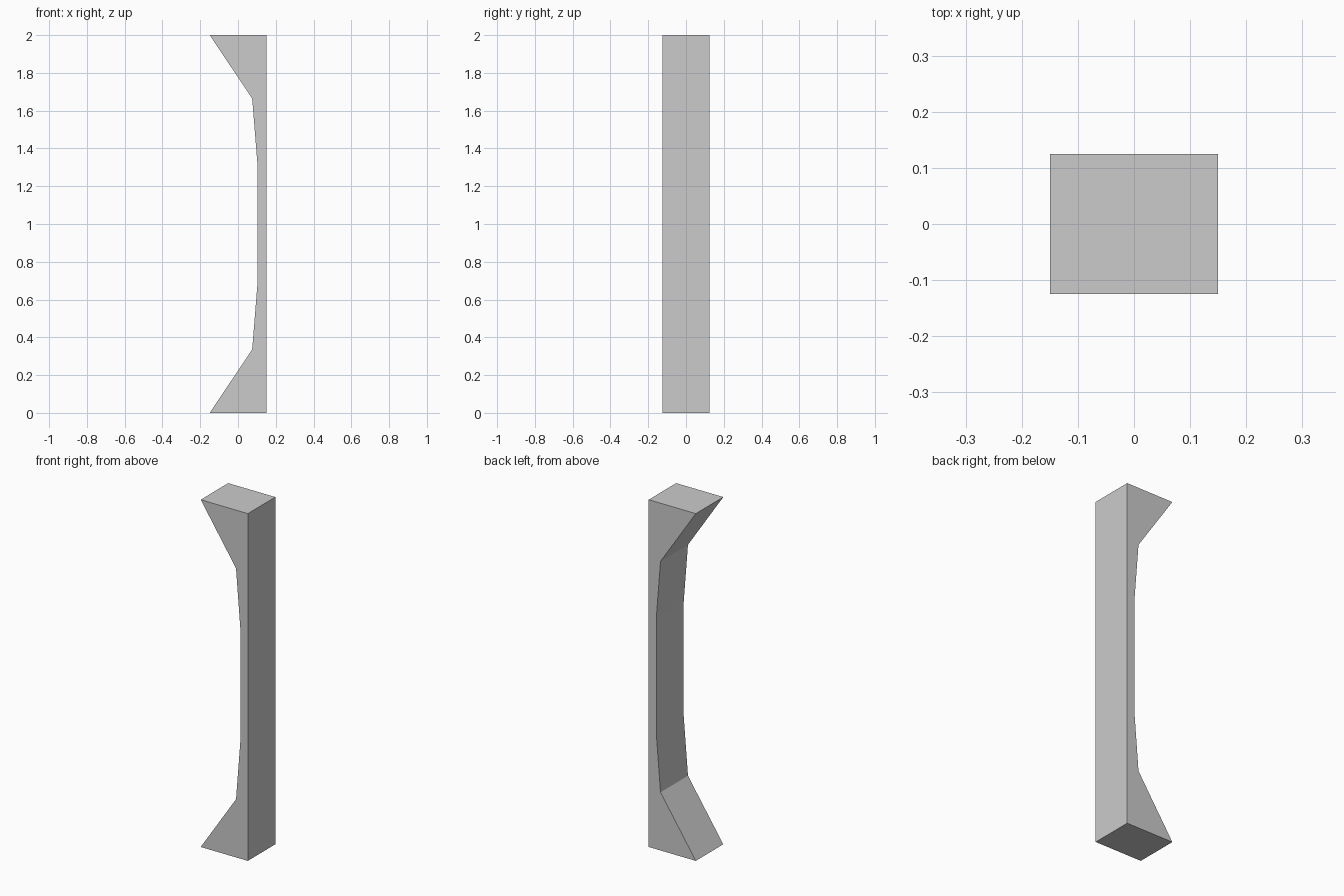
import bpy, bmesh

if "Cube" in bpy.data.objects:
    bpy.data.objects.remove(bpy.data.objects["Cube"])

HEIGHT, HALF_DEPTH, BACK_X = 2.0, 0.125, 0.15

# Lower half of the curved inner edge (x, z), mirrored about mid-height
lower = [(-0.15, 0.0), (0.075, 0.335), (0.102, 0.67)]
upper = [(x, HEIGHT - z) for x, z in reversed(lower)]
profile = [(BACK_X, 0.0), (BACK_X, HEIGHT)] + upper[::-1] + lower[::-1]

# Bracket-shaped handle: side profile extruded through its depth
bm = bmesh.new()
face = bm.faces.new([bm.verts.new((x, -HALF_DEPTH, z)) for x, z in profile])
ext = bmesh.ops.extrude_face_region(bm, geom=[face], use_keep_orig=True)
moved = [v for v in ext["geom"] if isinstance(v, bmesh.types.BMVert)]
bmesh.ops.translate(bm, verts=moved, vec=(0, 2 * HALF_DEPTH, 0))
bmesh.ops.recalc_face_normals(bm, faces=bm.faces)

mesh = bpy.data.meshes.new("handle")
bm.to_mesh(mesh)
bm.free()
bpy.context.collection.objects.link(bpy.data.objects.new("handle", mesh))
